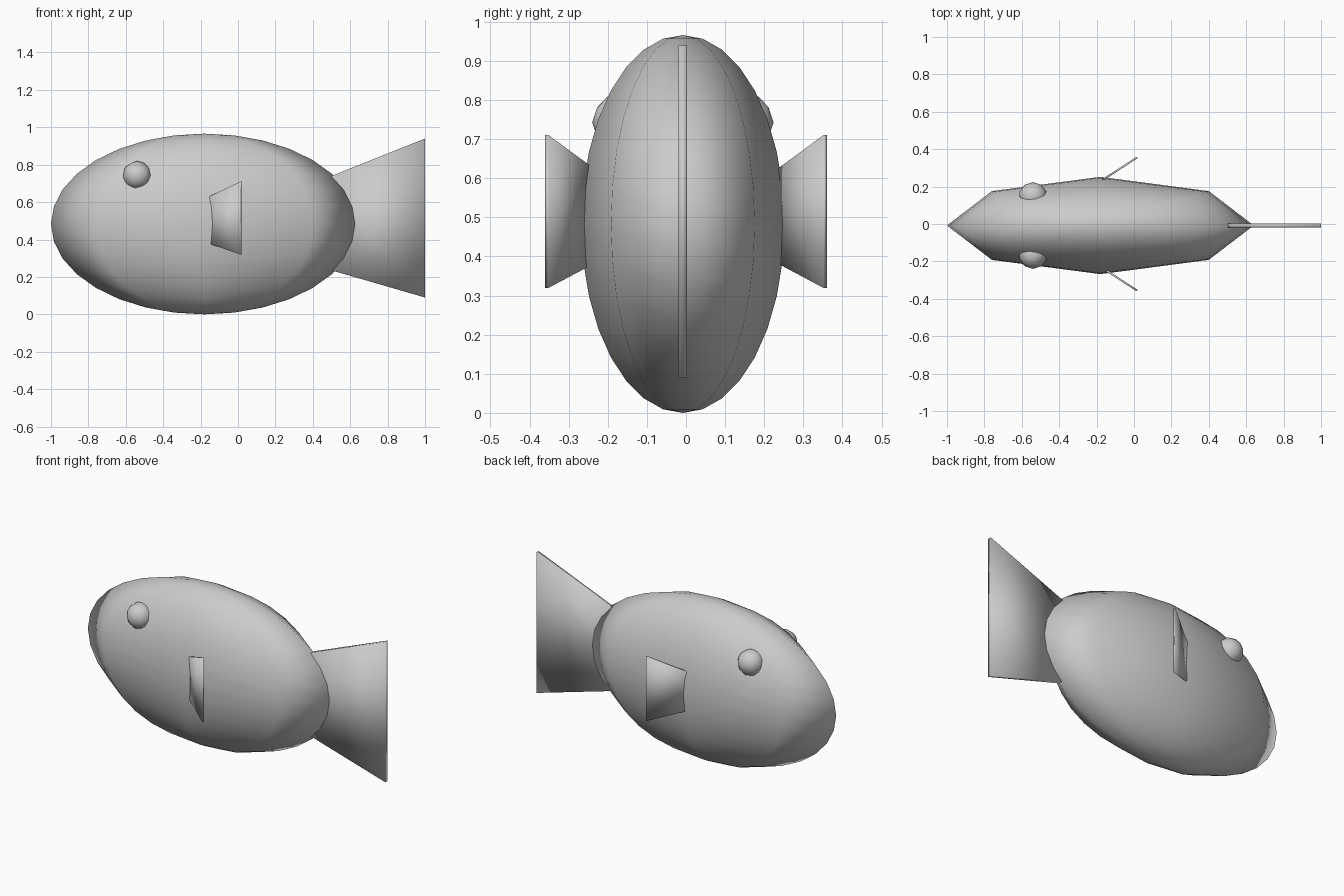
import bpy, bmesh, math
from mathutils import Matrix, Vector

if "Cube" in bpy.data.objects:
    bpy.data.objects.remove(bpy.data.objects["Cube"])

YC = -0.008  # body, eyes and tail sit a touch off centre


def finish(bm, name, matrix):
    bmesh.ops.transform(bm, matrix=matrix, verts=bm.verts)
    bmesh.ops.recalc_face_normals(bm, faces=bm.faces)
    mesh = bpy.data.meshes.new(name)
    bm.to_mesh(mesh)
    bm.free()
    for p in mesh.polygons:
        p.use_smooth = True
    obj = bpy.data.objects.new(name, mesh)
    bpy.context.collection.objects.link(obj)
    return obj


def fin(name, scale, angle, outer):
    """Flared slab; local origin is the middle of the wide outer edge, root towards -x."""
    bm = bmesh.new()
    bmesh.ops.create_cube(bm, size=1)
    length = 0.56
    for v in bm.verts:
        root = v.co.x < 0
        top = v.co.z > 0
        if root:
            z = 0.425 - 0.4 * length if top else -0.425 + 0.29 * length
        else:
            z = 0.425 if top else -0.425
        v.co = Vector((-length if root else 0, v.co.y * 0.022, z))
    m = Matrix.Translation(outer) @ Matrix.Rotation(angle, 4, 'Z') @ Matrix.Scale(scale, 4)
    return finish(bm, name, m)


# Body: 8 meridians, 16 rings, smooth shaded
bm = bmesh.new()
bmesh.ops.create_uvsphere(bm, u_segments=8, v_segments=16, radius=1)
finish(bm, "body", Matrix.Translation((-0.18, YC, 0.483)) @ Matrix.Diagonal((0.82, 0.26, 0.483, 1)))

# Tail fin
fin("tail_fin", 1.0, 0, (1.0, YC, 0.515))

# Eyes and side fins on both flanks
for side, label in ((-1, "near"), (1, "far")):
    bm = bmesh.new()
    bmesh.ops.create_icosphere(bm, subdivisions=2, radius=0.077)
    rot = Matrix.Rotation(0 if side < 0 else math.pi, 4, 'Z')
    finish(bm, "eye_" + label, Matrix.Translation((-0.54, side * 0.155 + YC, 0.743)) @ rot)
    fin("side_fin_" + label, 0.46, side * math.radians(33), (0.017, side * 0.356, 0.515))
